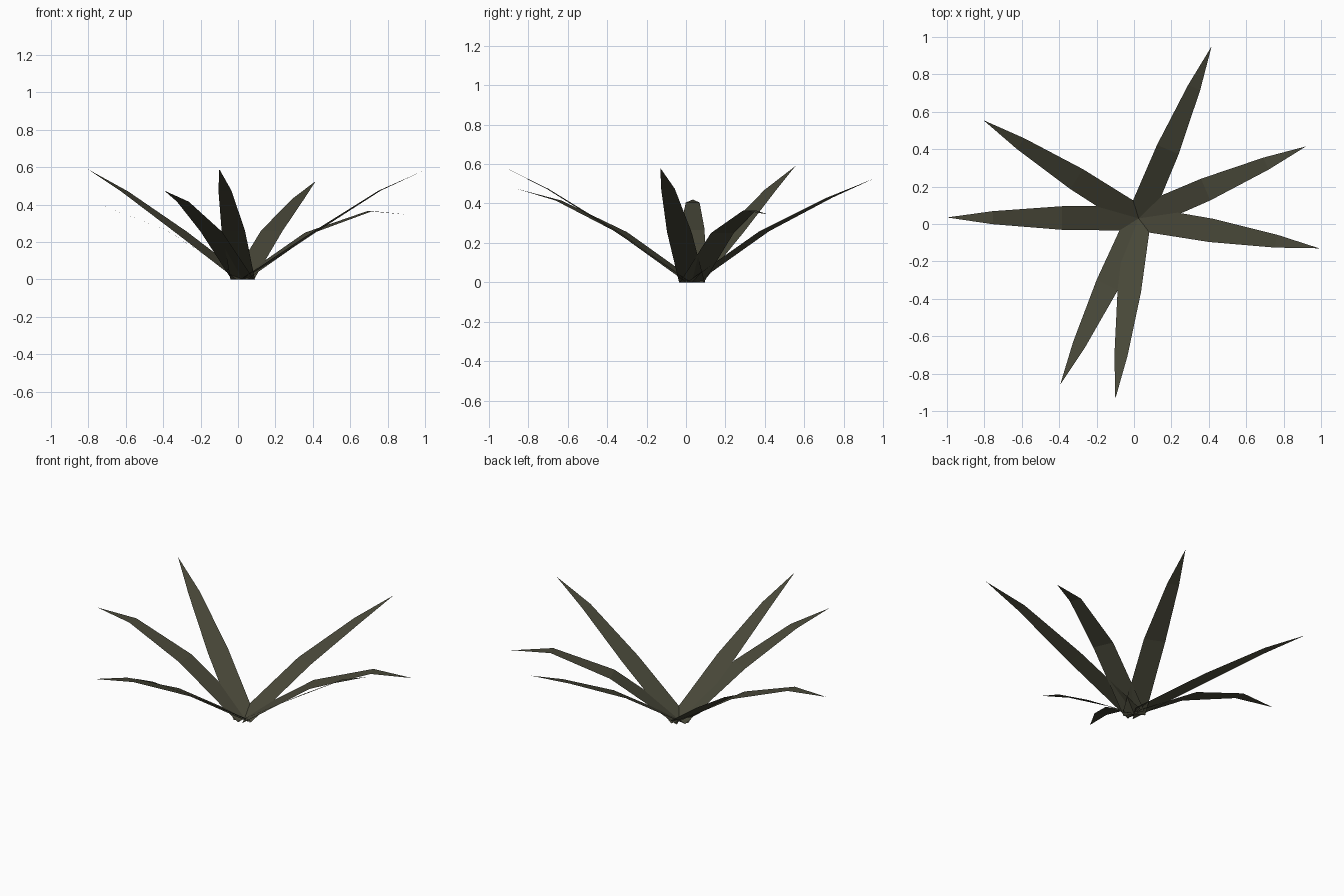
import bpy, bmesh
from mathutils import Vector

if "Cube" in bpy.data.objects:
    bpy.data.objects.remove(bpy.data.objects["Cube"])

# Dull olive leaf colour
leaf = bpy.data.materials.new("dark_olive")
leaf.diffuse_color = (0.066, 0.065, 0.041, 1)
leaf.use_nodes = True
leaf.node_tree.nodes["Principled BSDF"].inputs["Base Color"].default_value = leaf.diffuse_color

ROOT = Vector((0.025, 0.03, 0))
REACH = (0, 0.40, 0.76, 1)            # joint positions along each blade
HALF_WIDTH = (0.066, 0.063, 0.035, 0)  # taper to a point

# Tip position (x, y) and joint heights of every blade
BLADES = {
    "back_right_leaf": ((0.415, 0.95), (0, 0.26, 0.43, 0.525)),
    "back_left_leaf": ((-0.805, 0.555), (0, 0.255, 0.47, 0.59)),
    "left_leaf": ((-1.0, 0.035), (0, 0.265, 0.405, 0.42)),
    "front_left_leaf": ((-0.395, -0.86), (0, 0.255, 0.415, 0.475)),
    "front_leaf": ((-0.10, -0.935), (0, 0.26, 0.475, 0.59)),
    "right_leaf": ((0.99, -0.13), (0, 0.255, 0.475, 0.58)),
    "drooping_right_leaf": ((0.92, 0.415), (0, 0.25, 0.365, 0.345)),
}


def make_blade(name, tip, heights):
    """Flat bent strip running from the root to a pointed tip."""
    run = Vector((*tip, 0)) - ROOT
    side = Vector((-run.y, run.x, 0)).normalized()
    bm = bmesh.new()
    previous = None
    for t, w, z in zip(REACH, HALF_WIDTH, heights):
        c = ROOT + run * t + Vector((0, 0, z))
        offsets = (-w, w) if w else (0,)
        row = [bm.verts.new(c + side * o) for o in offsets]
        if previous:
            bm.faces.new([previous[0], *row, previous[1]])
        previous = row
    # Upper side outward
    for f in bm.faces:
        f.normal_update()
        if f.normal.z < 0:
            f.normal_flip()
    mesh = bpy.data.meshes.new(name)
    bm.to_mesh(mesh)
    bm.free()
    mesh.materials.append(leaf)
    bpy.context.collection.objects.link(bpy.data.objects.new(name, mesh))


for name, (tip, heights) in BLADES.items():
    make_blade(name, tip, heights)
